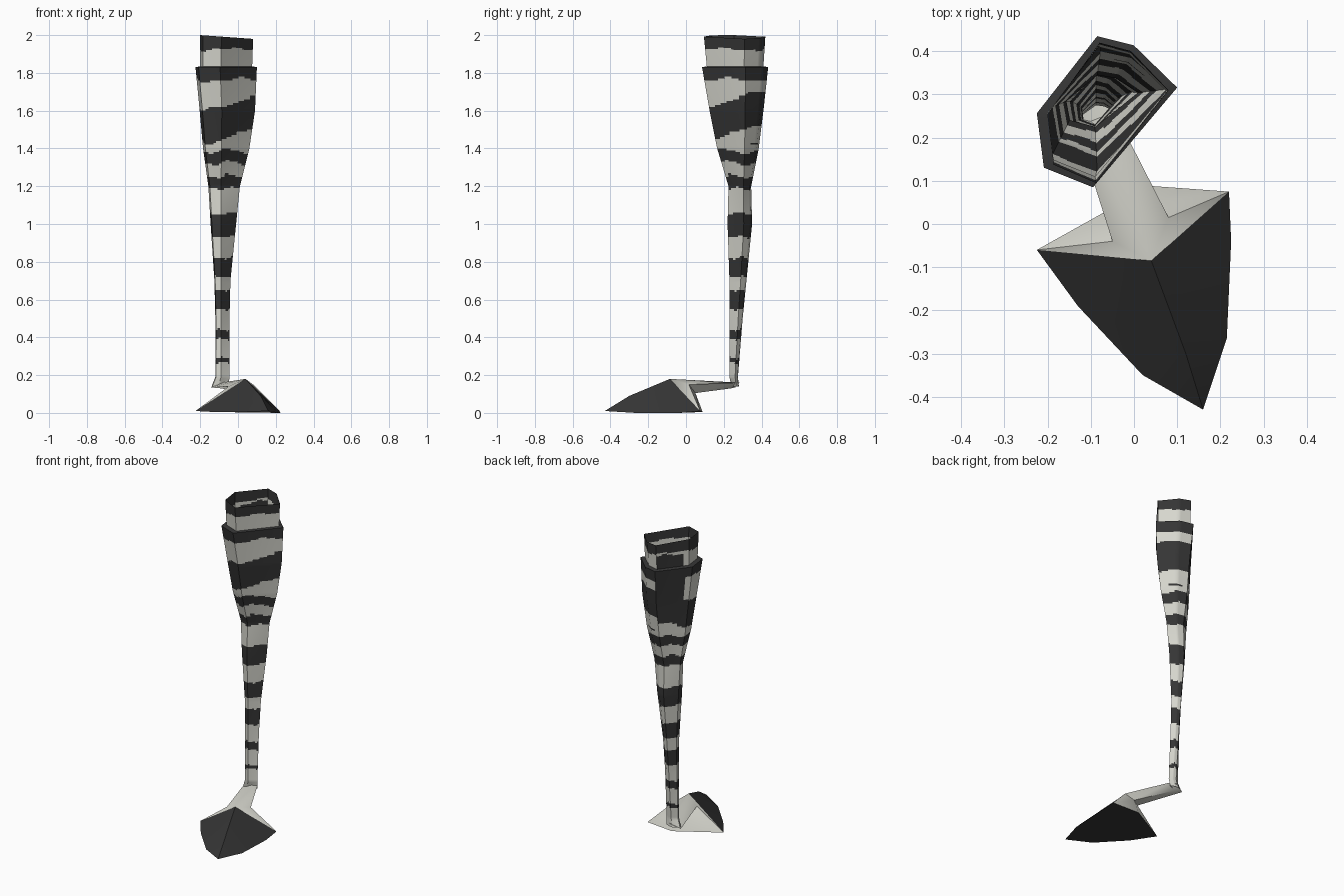
import bpy, bmesh, math
from mathutils import Vector

if "Cube" in bpy.data.objects:
    bpy.data.objects.remove(bpy.data.objects["Cube"])


def material(name, col):
    m = bpy.data.materials.new(name)
    m.diffuse_color = (*col, 1)
    m.use_nodes = True
    m.node_tree.nodes["Principled BSDF"].inputs["Base Color"].default_value = m.diffuse_color
    return m


PALE = material("pale hide", (0.68, 0.68, 0.62))
DARK = material("dark stripe", (0.036, 0.036, 0.036))


def finish(name, bm, angle):
    me = bpy.data.meshes.new(name)
    bm.to_mesh(me)
    bm.free()
    ob = bpy.data.objects.new(name, me)
    bpy.context.collection.objects.link(ob)
    me.materials.append(PALE)
    me.materials.append(DARK)
    bpy.context.view_layer.objects.active = ob
    ob.select_set(True)
    bpy.ops.object.shade_smooth_by_angle(angle=math.radians(angle))
    ob.select_set(False)
    return ob


# Six-sided cross-section, normalised to its bounding box
HEX = [(0, .49), (.05, .13), (.4, 0), (1, .66), (.69, .94), (.43, 1)]
PER_SIDE = 6
SECTION = []
for i in range(6):
    a, b = Vector(HEX[i]), Vector(HEX[(i + 1) % 6])
    SECTION += [a.lerp(b, k / PER_SIDE) for k in range(PER_SIDE)]

# Leg profile from the ankle up: z, xmin, xmax, ymin, ymax
PROFILE = [
    (.14, -.14, -.05, .24, .28), (.19, -.12, -.045, .23, .275),
    (.5, -.12, -.045, .23, .30), (.7, -.125, -.04, .23, .32),
    (1.0, -.145, -.01, .22, .35), (1.2, -.157, .01, .225, .345),
    (1.4, -.185, .06, .165, .385), (1.6, -.203, .09, .125, .41),
    (1.83, -.225, .10, .085, .435), (1.835, -.2, .075, .11, .41),
    (2.0, -.2, .08, .095, .42)]

# Dark stripe ranges by height
BANDS = [(.265, .29), (.39, .44), (.545, .645), (.72, .82), (.93, 1.055),
         (1.19, 1.255), (1.325, 1.385), (1.475, 1.65)]


def is_dark(c):
    az = math.atan2(c.y - .27, c.x + .07)
    deg = math.degrees(az)
    z = c.z
    back = 95 < deg < 168
    wob = math.sin(2 * az + 5 * z) + .5 * math.sin(5 * az + 9 * z)
    if z > 1.833:                                  # inner cuff
        return z > 1.925 + .008 * wob or (back and z < 1.90 + .02 * wob)
    if z > 1.765 + .008 * wob:                     # outer lip
        return True
    if back and z > 1.48:
        return True
    if z > 1.42:
        z -= .045 * math.cos(az - math.radians(50))
    z += (.010 if z > 1.1 else .005) * wob
    return any(lo < z < hi for lo, hi in BANDS)


# Striped leg, an open tube with a stepped cuff
bm = bmesh.new()
rings = []
for p, q in zip(PROFILE, PROFILE[1:]):
    n = max(1, round((q[0] - p[0]) / .01))
    for k in range(n + (q is PROFILE[-1])):
        t = k / n
        z, x0, x1, y0, y1 = [u + (v - u) * t for u, v in zip(p, q)]
        ring = []
        for s in SECTION:
            drop = max(0, z - 1.84) / .16 * .02 * s.x
            ring.append(bm.verts.new((x0 + (x1 - x0) * s.x,
                                      y0 + (y1 - y0) * s.y, z - drop)))
        rings.append(ring)
for lo, hi in zip(rings, rings[1:]):
    for i in range(len(lo)):
        j = (i + 1) % len(lo)
        f = bm.faces.new((lo[i], lo[j], hi[j], hi[i]))
        f.material_index = int(is_dark(f.calc_center_median()))
finish("striped_leg", bm, 40)

# Foot neck and pale back of the hoof
T, L, R, K = (.04, -.085, .18), (-.225, -.06, .01), (.22, .075, .01), (.04, .088, .005)
bm = bmesh.new()
heel = [bm.verts.new(c) for c in [(-.145, .26, .135), (-.09, .285, .16),
                                  (-.045, .26, .16), (-.09, .24, .13)]]
front = [bm.verts.new(c) for c in [(-.05, -.04, .14), T, (.08, .015, .15), (.04, .05, .105)]]
for i in range(4):
    j = (i + 1) % 4
    bm.faces.new((heel[i], heel[j], front[j], front[i]))
bm.faces.new(heel)
l, r, k = [bm.verts.new(c) for c in (L, R, K)]
a, t, b, u = front
for f in ((t, l, a), (a, l, u), (l, k, u), (u, k, r), (u, r, b), (b, r, t)):
    bm.faces.new(f)
bmesh.ops.recalc_face_normals(bm, faces=bm.faces)
finish("foot_neck", bm, 50)

# Dark hoof: sole outline fanned to the top point and a toe ridge
bm = bmesh.new()
sole = [bm.verts.new(c) for c in [L, (-.13, -.19, .005), (.02, -.35, .005), (.16, -.43, .01),
                                  (.215, -.265, 0), (.225, -.04, 0), R, K]]
top, toe = bm.verts.new(T), bm.verts.new((.12, -.30, .09))
for i in range(6):
    bm.faces.new((sole[i], sole[i + 1], toe if 1 <= i <= 3 else top))
bm.faces.new((sole[1], toe, top))
bm.faces.new((toe, sole[4], top))
bm.faces.new(sole)
for f in bm.faces:
    f.material_index = 1
bmesh.ops.recalc_face_normals(bm, faces=bm.faces)
# The heel is closed by the foot neck, so make sure the sole faces down
sole_face = max(bm.faces, key=lambda f: len(f.verts))
if sole_face.normal.z > 0:
    bmesh.ops.reverse_faces(bm, faces=bm.faces)
finish("hoof", bm, 50)
